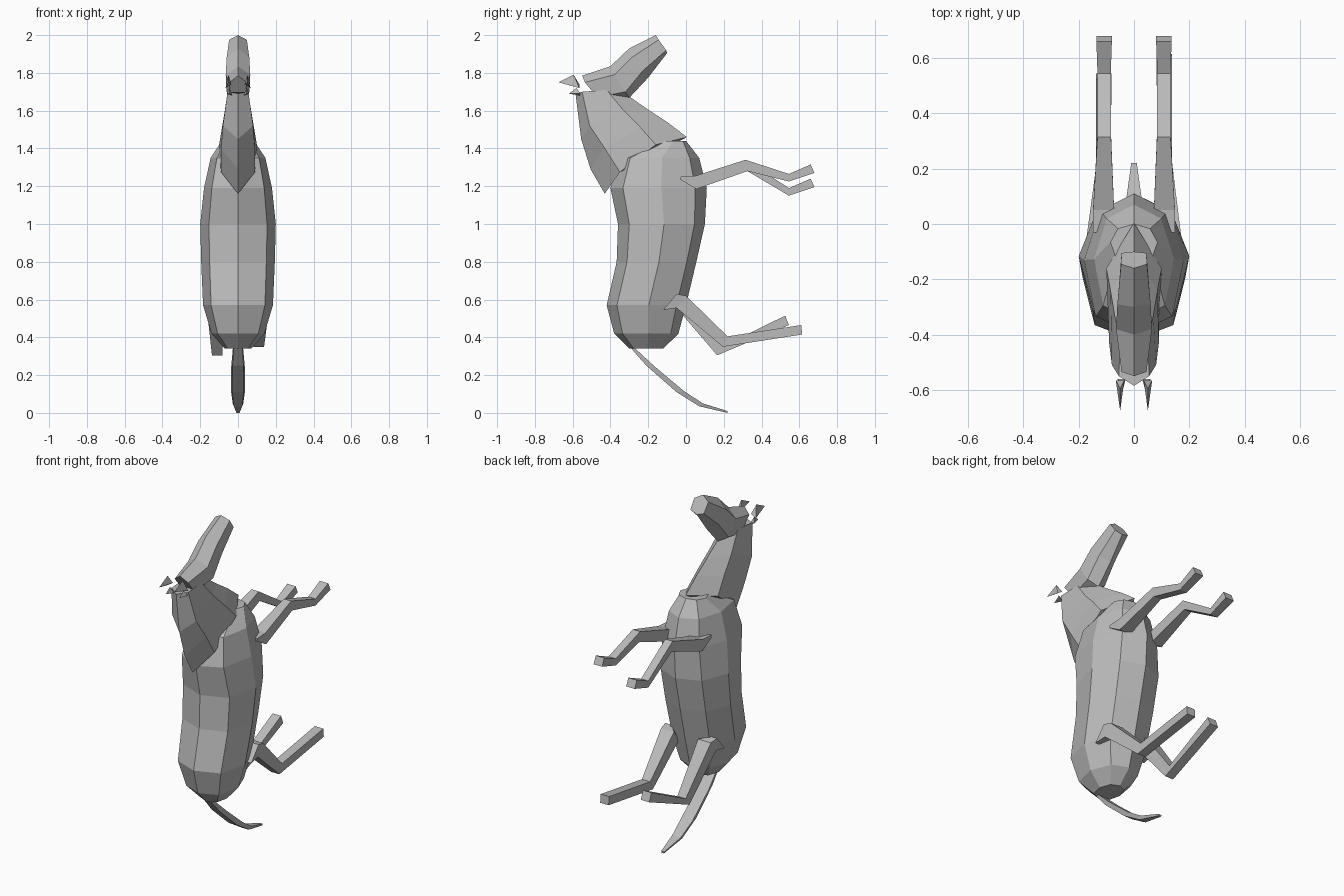
import bpy, bmesh
from mathutils import Vector

coat = bpy.data.materials.new("coat grey")
coat.diffuse_color = (0.5, 0.5, 0.5, 1)


def loft(name, rings):
    """Bridge equal-sized vertex rings and close both ends."""
    bm = bmesh.new()
    loops = [[bm.verts.new(p) for p in r] for r in rings]
    n = len(rings[0])
    for a, b in zip(loops, loops[1:]):
        for i in range(n):
            j = (i + 1) % n
            bm.faces.new((a[i], a[j], b[j], b[i]))
    bm.faces.new(loops[0])
    bm.faces.new(loops[-1])
    bmesh.ops.recalc_face_normals(bm, faces=bm.faces)
    me = bpy.data.meshes.new(name)
    bm.to_mesh(me)
    bm.free()
    me.materials.append(coat)
    ob = bpy.data.objects.new(name, me)
    bpy.context.collection.objects.link(ob)
    return ob


def mirrored_ring(half):
    """Half section from centre line to centre line, completed on -x."""
    pts = [Vector(p) for p in half]
    return pts + [Vector((-p.x, p.y, p.z)) for p in pts[-2:0:-1]]


# Body: eight-sided barrel; z, chest-side y, back-side y, half width
body = []
for z, f, b, w in [(0.34, -0.30, -0.12, 0.07), (0.42, -0.38, -0.04, 0.14),
                   (0.57, -0.42, 0.0, 0.185), (0.8, -0.367, 0.055, 0.195),
                   (1.0, -0.36, 0.10, 0.20), (1.19, -0.40, 0.11, 0.18),
                   (1.35, -0.35, 0.07, 0.145), (1.44, -0.14, 0.0, 0.085)]:
    d = b - f
    body.append(mirrored_ring([(0, f, z), (w * 0.77, f + d * 0.13, z),
                               (w, f + d * 0.53, z), (w * 0.68, b - d * 0.12, z), (0, b, z)]))
loft("body", body)

# Neck: crest, crest edge, flank, throat
loft("neck", [mirrored_ring(h) for h in [
    [(0, -0.43, 1.16), (0.09, -0.35, 1.275), (0.10, -0.16, 1.42), (0, 0.005, 1.46)],
    [(0, -0.505, 1.29), (0.09, -0.43, 1.40), (0.085, -0.24, 1.51), (0, -0.10, 1.54)],
    [(0, -0.555, 1.45), (0.08, -0.51, 1.52), (0.07, -0.33, 1.60), (0, -0.20, 1.605)],
    [(0, -0.585, 1.69), (0.055, -0.55, 1.70), (0.05, -0.42, 1.71), (0, -0.30, 1.675)]]])

# Head: forehead, brow, cheek, jaw
loft("head", [mirrored_ring(h) for h in [
    [(0, -0.55, 1.785), (0.045, -0.535, 1.75), (0.04, -0.47, 1.67), (0, -0.46, 1.66)],
    [(0, -0.40, 1.835), (0.065, -0.38, 1.79), (0.06, -0.32, 1.70), (0, -0.30, 1.668)],
    [(0, -0.30, 1.93), (0.06, -0.29, 1.88), (0.055, -0.23, 1.81), (0, -0.20, 1.775)],
    [(0, -0.16, 2.0), (0.047, -0.145, 1.975), (0.045, -0.105, 1.92), (0, -0.10, 1.905)]]])

# Ears with small tufts below them
for side, s in (("right", 1), ("left", -1)):
    for part, base, tip in (
            ("ear", [(0.035, -0.565, 1.74), (0.05, -0.595, 1.79), (0.066, -0.565, 1.72)],
             (0.05, -0.675, 1.75)),
            ("tuft", [(0.03, -0.56, 1.68), (0.045, -0.58, 1.72), (0.06, -0.56, 1.69)],
             (0.045, -0.62, 1.69))):
        t = Vector(tip)
        rings = [base, [t.lerp(Vector(p), 0.02) for p in base]]
        loft(f"{side}_{part}", [[(s * p[0], p[1], p[2]) for p in r] for r in rings])


def leg(name, s, stations):
    """Four-sided limb; each station: top (y, z), bottom (y, z), inner x, outer x."""
    loft(name, [[(s * i, *t), (s * o, *t), (s * o, *b), (s * i, *b)]
                for t, b, i, o in stations])


# Legs: the two sides differ in bend from the knee or hock
for side, s, fdz, hock, foot in (
        ("right", 1, 0.0, ((0.22, 0.405), (0.195, 0.35)), ((0.61, 0.465), (0.615, 0.415))),
        ("left", -1, -0.075, ((0.20, 0.355), (0.165, 0.305)), ((0.525, 0.515), (0.545, 0.465)))):
    leg(f"{side}_front_leg", s, [
        ((-0.03, 1.25), (-0.03, 1.235), 0.11, 0.148),
        ((0.05, 1.255), (0.055, 1.185), 0.072, 0.148),
        ((0.315, 1.34), (0.325, 1.28), 0.083, 0.132),
        ((0.545, 1.265 + fdz), (0.545, 1.225 + fdz), 0.084, 0.132),
        ((0.66, 1.315 + fdz), (0.68, 1.27 + fdz), 0.08, 0.136)])
    leg(f"{side}_hind_leg", s, [
        ((-0.05, 0.63), (-0.12, 0.545), 0.13, 0.172),
        ((0.0, 0.62), (-0.05, 0.555), 0.08, 0.165),
        (*hock, 0.083, 0.138),
        (*foot, 0.082, 0.138)])

# Tail: flattened, tapering curve
loft("tail", [[(-w, *u), (w, *u), (w * 0.8, *l), (-w * 0.8, *l)] for u, l, w in [
    ((-0.295, 0.365), (-0.32, 0.375), 0.025), ((-0.165, 0.245), (-0.21, 0.25), 0.036),
    ((-0.01, 0.115), (-0.05, 0.11), 0.037), ((0.09, 0.05), (0.07, 0.035), 0.028),
    ((0.22, 0.01), (0.22, 0.0), 0.01)]])
